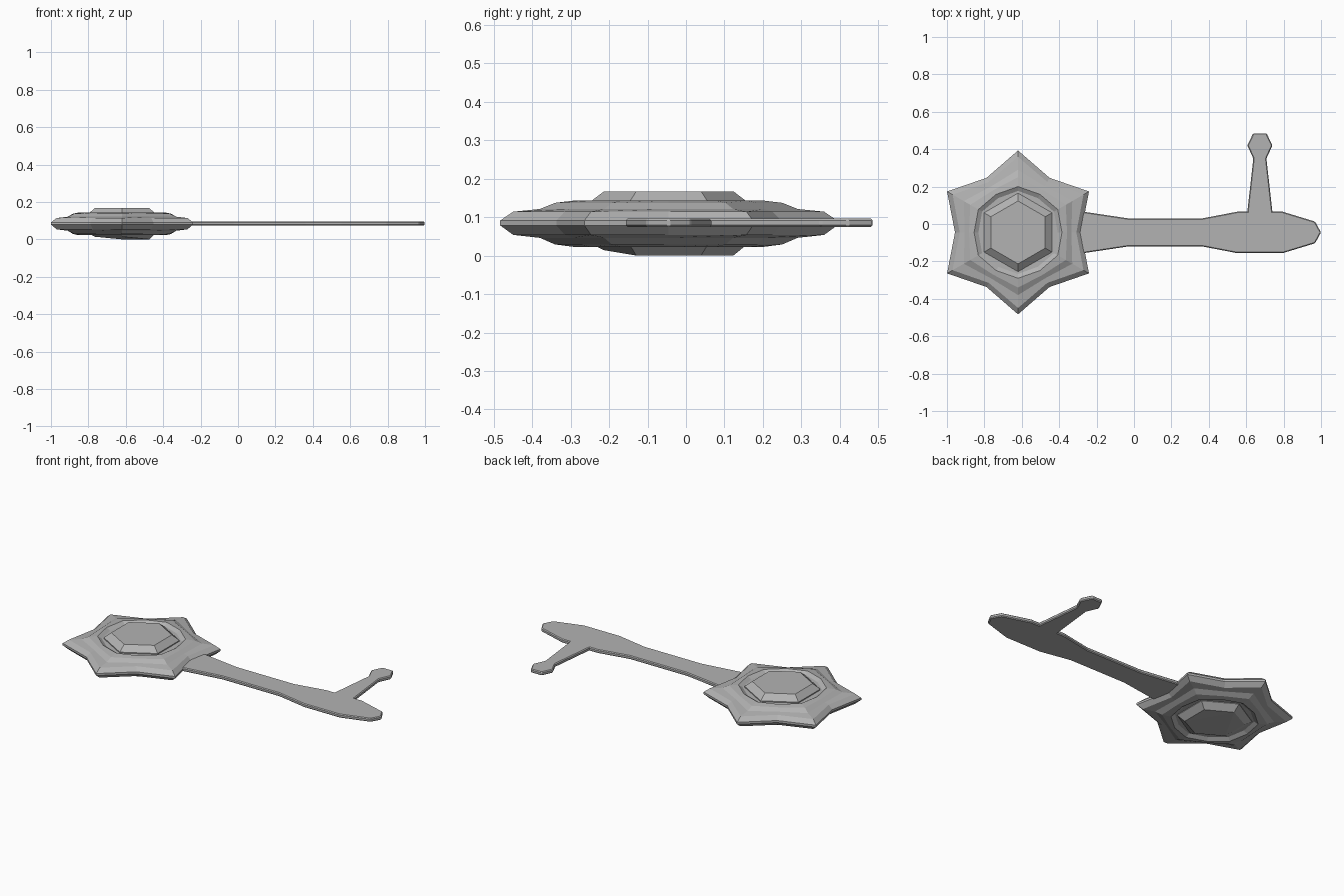
import bpy, bmesh
from math import sin, cos, pi

cube = bpy.data.objects.get("Cube")
if cube:
    bpy.data.objects.remove(cube, do_unlink=True)

grey = bpy.data.materials.new("plain grey")
grey.use_nodes = True
tone = (0.45, 0.45, 0.45, 1)
grey.diffuse_color = tone
grey.node_tree.nodes["Principled BSDF"].inputs["Base Color"].default_value = tone

CX, CY = -0.62, -0.045   # centre of the star
MID = 0.085              # mid height of the whole piece


def finish(name, bm):
    bmesh.ops.recalc_face_normals(bm, faces=bm.faces)
    me = bpy.data.meshes.new(name)
    bm.to_mesh(me)
    bm.free()
    me.materials.append(grey)
    ob = bpy.data.objects.new(name, me)
    bpy.context.collection.objects.link(ob)
    return ob


def loft(name, rings, sides):
    """Stack rings of (tip radius, valley radius, height), capped at both ends."""
    bm = bmesh.new()
    loops = []
    for tip, valley, z in rings:
        loop = []
        for i in range(sides):
            a = pi / 2 + 2 * pi * i / sides
            r = valley if i % 2 else tip
            loop.append(bm.verts.new((CX + r * cos(a), CY + r * sin(a), z)))
        loops.append(loop)
    for low, high in zip(loops, loops[1:]):
        for i in range(sides):
            j = (i + 1) % sides
            bm.faces.new((low[i], low[j], high[j], high[i]))
    bm.faces.new(loops[0][::-1])
    bm.faces.new(loops[-1])
    return bm


def slab(name, outline):
    """Flat plate with a slightly chamfered rim."""
    bm = bmesh.new()
    face = bm.faces.new([bm.verts.new((x, y, MID - 0.011)) for x, y in outline])
    new = bmesh.ops.extrude_face_region(bm, geom=[face])["geom"]
    bmesh.ops.translate(bm, vec=(0, 0, 0.022),
                        verts=[v for v in new if isinstance(v, bmesh.types.BMVert)])
    ob = finish(name, bm)
    mod = ob.modifiers.new("rim", 'BEVEL')
    mod.width = 0.005
    mod.segments = 1
    return ob


# Stepped star with a shallow recess on each side
half = [(0.438, 0.337, 0.006), (0.404, 0.312, 0.029), (0.335, 0.285, 0.036),
        (0.295, 0.262, 0.052), (0.245, 0.235, 0.058), (0.222, 0.212, 0.044)]
upper = [(t, v, MID + h) for t, v, h in half]
lower = [(t, v, MID - h * 1.08) for t, v, h in reversed(half)]
finish("star_plate", loft("star", lower + upper, 12))

# Six-sided gems set in the recesses
finish("top_gem", loft("gem", [(0.21, 0.21, 0.11), (0.21, 0.21, 0.135),
                               (0.168, 0.168, 0.167)], 6))
bm = loft("gem", [(0.168, 0.168, 0), (0.21, 0.21, 0.034), (0.21, 0.21, 0.06)], 6)
# the lower gem is cut away a little towards the front right
for v in bm.verts:
    if v.co.z < 0.01 and (v.co.x < CX - 0.05 or v.co.y < CY - 0.15):
        v.co.z = 0.014
bmesh.ops.triangulate(bm, faces=[f for f in bm.faces if len(f.verts) == 6])
finish("bottom_gem", bm)

# Handle, mirrored about its own long axis
side = [(-0.4, 0.115), (-0.265, 0.11), (-0.024, 0.074), (0.36, 0.074),
        (0.553, 0.111), (0.794, 0.111), (0.968, 0.058)]
outline = [(x, CY + w) for x, w in side] + [(1.0, CY)]
outline += [(x, CY - w) for x, w in reversed(side)]
slab("handle", outline)

# Side arm with a six-sided knob
AX = 0.673
arm = [(0.067, 0.04), (0.067, 0.066), (0.035, 0.35), (0.067, 0.42), (0.036, 0.485)]
slab("side_arm", [(AX + w, y) for w, y in arm] + [(AX - w, y) for w, y in reversed(arm)])
